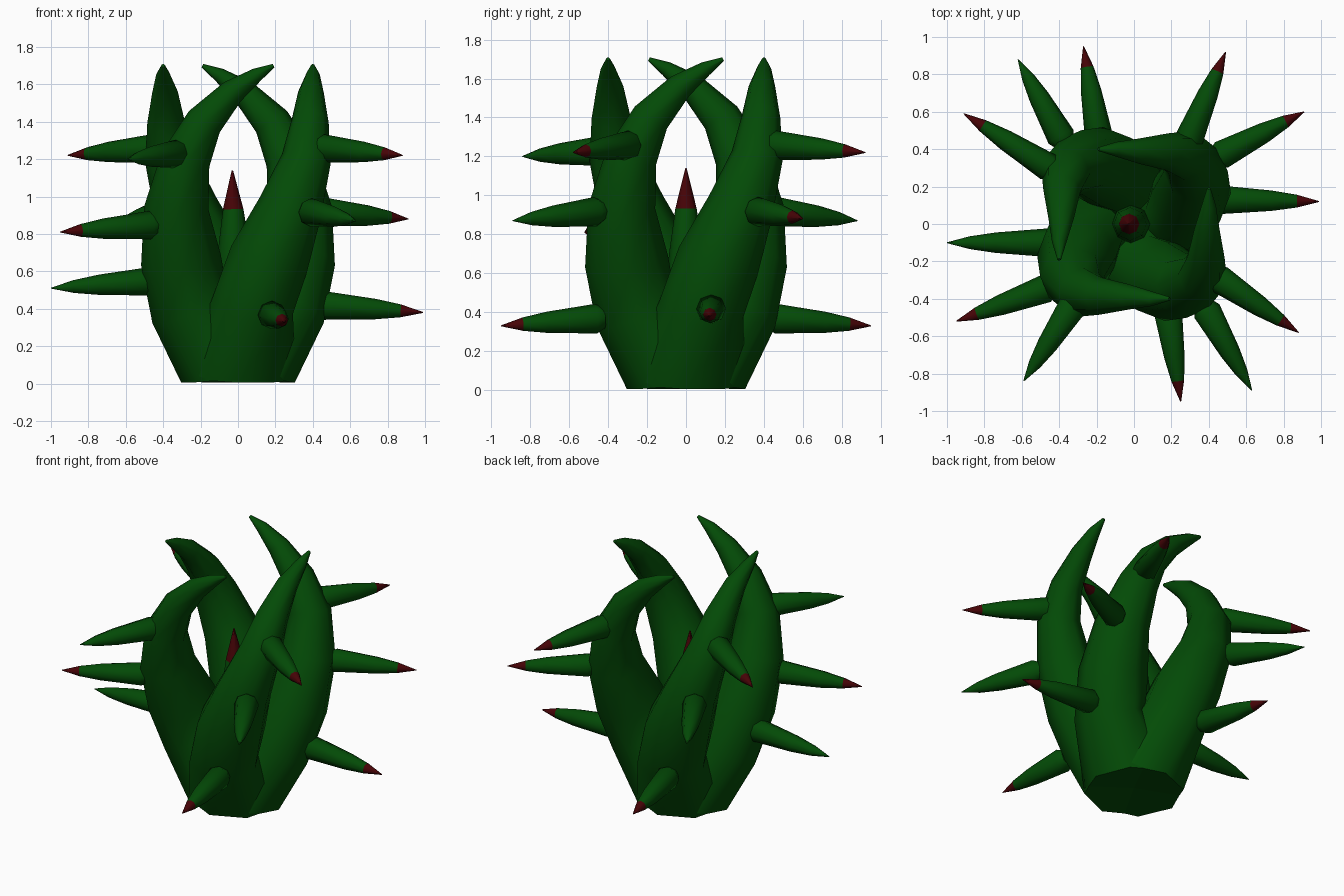
import bpy, bmesh, math
from mathutils import Vector

cube = bpy.data.objects.get("Cube")
if cube:
    bpy.data.objects.remove(cube, do_unlink=True)


def material(name, rgb):
    m = bpy.data.materials.new(name)
    m.use_nodes = True
    m.diffuse_color = (*rgb, 1)
    bsdf = m.node_tree.nodes["Principled BSDF"]
    bsdf.inputs["Base Color"].default_value = (*rgb, 1)
    bsdf.inputs["Roughness"].default_value = 0.8
    return m


GREEN = material("deep green", (0.001, 0.07, 0.002))
RED = material("dark red", (0.062, 0.001, 0.002))
SIDES = 8


def loft(name, path, ref, start_dir=None, red_from=None):
    """Skin eight-sided rings of (centre, radius) along a path."""
    bm = bmesh.new()
    centres = [Vector(p) for p, r in path]
    rings = []
    for i, (p, r) in enumerate(path):
        t = centres[min(i + 1, len(path) - 1)] - centres[max(i - 1, 0)]
        if start_dir and i == 0:
            t = Vector(start_dir)
        t.normalize()
        u = (ref - t * ref.dot(t)).normalized()
        v = t.cross(u)
        ring = []
        for k in range(SIDES):
            ang = math.tau * k / SIDES
            ring.append(bm.verts.new(centres[i] + (u * math.cos(ang) + v * math.sin(ang)) * r))
        rings.append(ring)
    for i in range(len(rings) - 1):
        for k in range(SIDES):
            n = (k + 1) % SIDES
            f = bm.faces.new((rings[i][k], rings[i][n], rings[i + 1][n], rings[i + 1][k]))
            f.material_index = int(red_from is not None and i >= red_from)
    bm.faces.new(rings[0][::-1])
    bm.faces.new(rings[-1]).material_index = int(red_from is not None)
    bmesh.ops.recalc_face_normals(bm, faces=bm.faces[:])
    mesh = bpy.data.meshes.new(name)
    bm.to_mesh(mesh)
    bm.free()
    mesh.materials.append(GREEN)
    mesh.materials.append(RED)
    obj = bpy.data.objects.new(name, mesh)
    bpy.context.collection.objects.link(obj)
    bpy.ops.object.select_all(action="DESELECT")
    obj.select_set(True)
    bpy.context.view_layer.objects.active = obj
    bpy.ops.object.shade_smooth_by_angle(angle=math.radians(60))
    return obj


# Four curling tentacles growing from one shared round foot
TENTACLE = [
    ((0, 0, 0.035), 0.305),
    ((0.08, -0.26, 0.42), 0.22),
    ((0.165, -0.305, 0.66), 0.215),
    ((0.28, -0.33, 0.94), 0.172),
    ((0.365, -0.28, 1.20), 0.133),
    ((0.385, -0.18, 1.40), 0.10),
    ((0.39, -0.03, 1.56), 0.068),
    ((0.40, 0.10, 1.65), 0.038),
    ((0.40, 0.19, 1.70), 0.01),
]
for n in range(4):
    horn = loft(f"tentacle_{n + 1}", TENTACLE, Vector((1, 0, 0)), start_dir=(0.03, -0.1, 1))
    horn.rotation_euler.z = n * math.pi / 2

# Tapered spikes with a rounded root
SPIKE = [(0, 0.7), (0.08, 1), (0.55, 0.72), (0.79, 0.45), (1, 0.03)]


def spike(name, base, tip, radius, red, ref=Vector((0, 0, 1))):
    a, b = Vector(base), Vector(tip)
    path = [(a.lerp(b, t), radius * f) for t, f in SPIKE]
    loft(name, path, ref, red_from=3 if red else None)


spike("centre_spike", (-0.01, 0, 0.15), (-0.03, 0, 1.14), 0.122, True, Vector((1, 0, 0)))

# Each row: root, tip, has a red tip
SPIKES = {
    "low": [
        ((0.42, 0.13, 0.42), (0.99, 0.12, 0.38), True),
        ((-0.18, 0.42, 0.37), (-0.27, 0.95, 0.33), True),
        ((-0.42, -0.10, 0.55), (-1.0, -0.10, 0.51), False),
        ((0.175, -0.42, 0.37), (0.25, -0.95, 0.33), True),
    ],
    "middle": [
        ((0.43, 0.35, 0.92), (0.91, 0.60, 0.88), True),
        ((-0.37, 0.43, 0.92), (-0.62, 0.88, 0.87), False),
        ((-0.43, -0.33, 0.85), (-0.95, -0.52, 0.81), True),
        ((0.37, -0.43, 0.92), (0.63, -0.89, 0.87), False),
    ],
    "high": [
        ((0.42, -0.27, 1.26), (0.88, -0.58, 1.22), True),
        ((0.28, 0.42, 1.26), (0.49, 0.92, 1.22), True),
        ((-0.42, 0.28, 1.26), (-0.91, 0.59, 1.22), True),
        ((-0.31, -0.41, 1.23), (-0.59, -0.84, 1.20), False),
    ],
}
for level, rows in SPIKES.items():
    for n, (base, tip, red) in enumerate(rows):
        spike(f"{level}_spike_{n + 1}", base, tip, 0.076, red)
